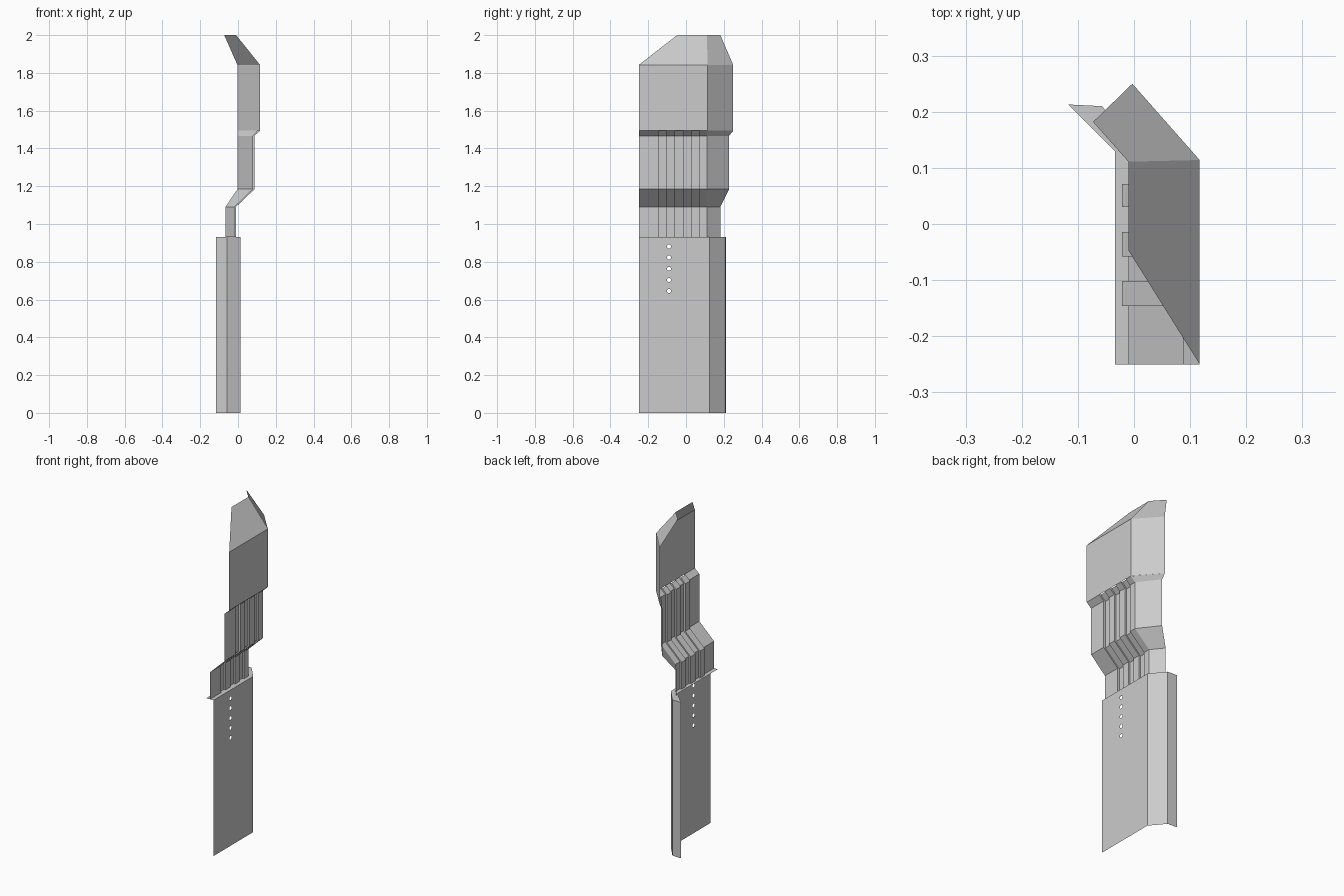
import bpy, bmesh, math

if "Cube" in bpy.data.objects:
    bpy.data.objects.remove(bpy.data.objects["Cube"])


def make_object(name, bm):
    bmesh.ops.remove_doubles(bm, verts=bm.verts, dist=1e-5)
    bmesh.ops.recalc_face_normals(bm, faces=bm.faces)
    # the open sheets should face outward (+x)
    if sum(f.normal.x * f.calc_area() for f in bm.faces) < 0:
        bmesh.ops.reverse_faces(bm, faces=bm.faces)
    me = bpy.data.meshes.new(name)
    bm.to_mesh(me)
    bm.free()
    ob = bpy.data.objects.new(name, me)
    bpy.context.collection.objects.link(ob)
    return ob


def loft(bm, rows):
    """Skin quads between successive polylines."""
    grid = [[bm.verts.new(p) for p in row] for row in rows]
    for a, b in zip(grid, grid[1:]):
        for i in range(len(a) - 1):
            bm.faces.new((a[i], a[i + 1], b[i + 1], b[i]))


FRONT = -0.25          # front edge of every sheet
BASE_TOP = 0.93

# lower panel: flat face pierced by a column of small round holes
bm = bmesh.new()


def loop_edges(points):
    vs = [bm.verts.new(p) for p in points]
    return [bm.edges.new((vs[i], vs[(i + 1) % len(vs)])) for i in range(len(vs))]


X, CREASE = 0.013, 0.125
edges = loop_edges([(X, FRONT, 0), (X, CREASE, 0), (X, CREASE, BASE_TOP), (X, FRONT, BASE_TOP)])
for k in range(5):
    zc = 0.645 + 0.059 * k
    edges += loop_edges([(X, -0.09 + 0.011 * math.cos(math.tau * i / 10),
                          zc + 0.011 * math.sin(math.tau * i / 10)) for i in range(10)])
bmesh.ops.triangle_fill(bm, use_beauty=True, edges=edges, normal=(1, 0, 0))
# lower panel: angled side and return flange
side = [(X, CREASE), (-0.057, 0.21), (-0.117, 0.213)]
loft(bm, [[(x, y, z) for x, y in side] for z in (0, BASE_TOP)])
# lower panel: ledge along the top
outer = [(X, FRONT), (X, CREASE), (-0.057, 0.21)]
inner = [(-0.034, FRONT), (-0.034, 0.13), (-0.117, 0.213)]
loft(bm, [[(x, y, BASE_TOP) for x, y in line] for line in (outer, inner)])
make_object("lower_panel", bm)

# ribbed middle: three vertical grooves running through every bend
grooves = [(-0.146, -0.102), (-0.058, -0.014), (0.030, 0.071)]


def ribbed_row(z, x, end, lift=0.0):
    row = [(x, FRONT, z)]
    for y0, y1 in grooves:
        row += [(x, y0, z), (x - 0.011, y0, z + lift),
                (x - 0.011, y1, z + lift), (x, y1, z)]
    return row + [(x, 0.112, z), (end[0], end[1], z)]


bm = bmesh.new()
loft(bm, [ribbed_row(BASE_TOP, -0.01, (-0.066, 0.182)),
          ribbed_row(1.091, -0.01, (-0.066, 0.182)),
          ribbed_row(1.184, 0.087, (-0.003, 0.228)),
          ribbed_row(1.467, 0.087, (-0.003, 0.228)),
          ribbed_row(1.494, 0.117, (-0.003, 0.25), 0.004)])
make_object("ribbed_middle", bm)

# upper panel with the sloping, cut-back top
bm = bmesh.new()
loft(bm, [[(0.117, FRONT, 1.494), (0.117, 0.114, 1.494), (-0.003, 0.25, 1.494)],
          [(0.117, FRONT, 1.842), (0.117, 0.114, 1.842), (-0.003, 0.25, 1.842)],
          [(-0.01, -0.047, 2.0), (-0.01, 0.111, 2.0), (-0.073, 0.182, 2.0)]])
make_object("upper_panel", bm)
